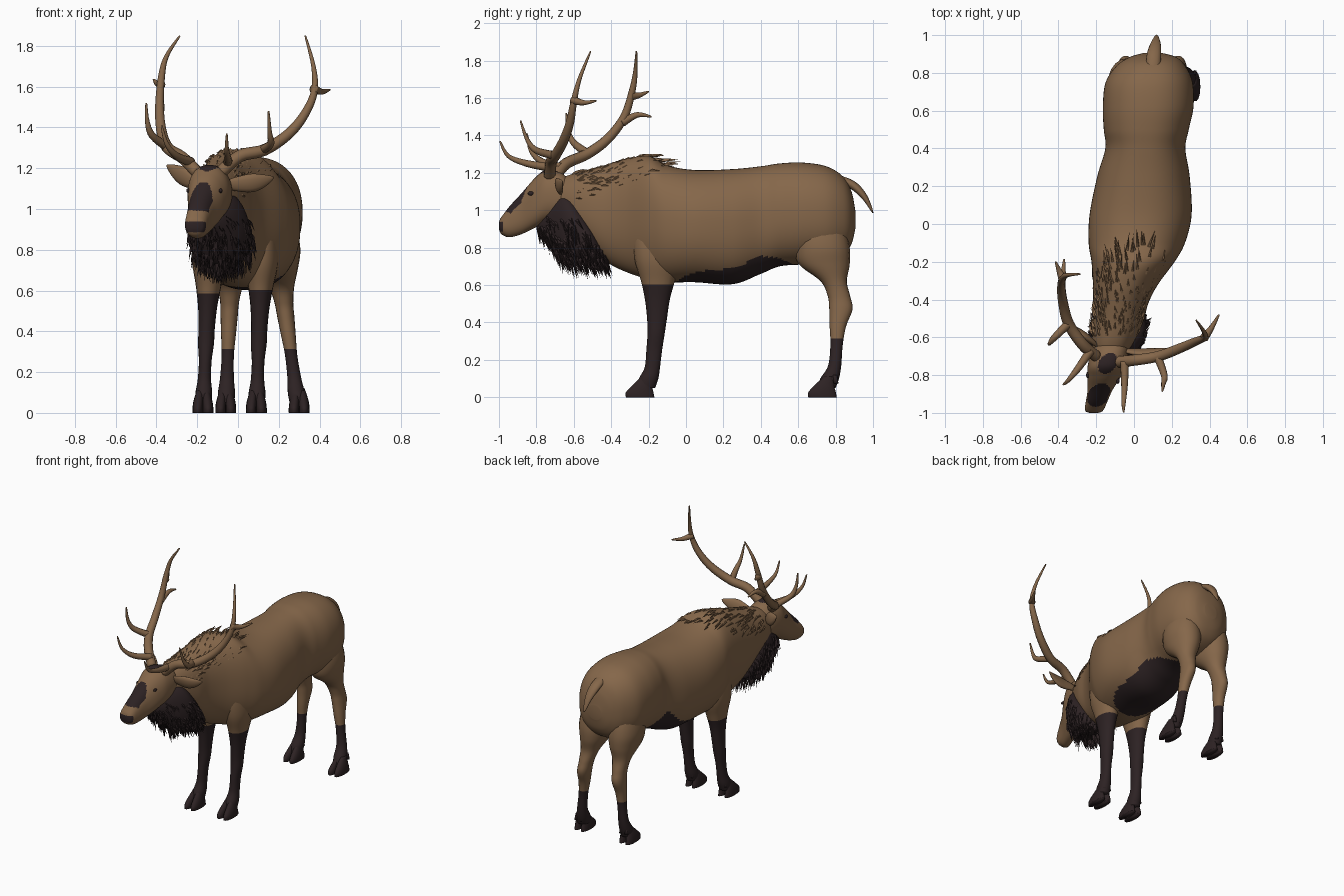
import bpy, bmesh, math, random
from mathutils import Vector

if "Cube" in bpy.data.objects:
    bpy.data.objects.remove(bpy.data.objects["Cube"])

random.seed(4)


def material(name, rgb):
    m = bpy.data.materials.new(name)
    m.diffuse_color = (*rgb, 1)
    m.use_nodes = True
    m.node_tree.nodes["Principled BSDF"].inputs["Base Color"].default_value = m.diffuse_color
    return m


MATS = [material("brown_coat", (0.235, 0.135, 0.068)), material("dark_hair", (0.026, 0.016, 0.017))]


def smooth_path(rows, steps):
    """Catmull-Rom interpolation of equal-length rows of numbers."""
    out = []
    for i in range(len(rows) - 1):
        p0, p1, p2, p3 = (rows[max(0, min(len(rows) - 1, i + k))] for k in (-1, 0, 1, 2))
        for s in range(steps):
            t = s / steps
            out.append([0.5 * (2 * b + (c - a) * t + (2 * a - 5 * b + 4 * c - d) * t * t
                               + (3 * b - a - 3 * c + d) * t ** 3)
                        for a, b, c, d in zip(p0, p1, p2, p3)])
    return out + [list(rows[-1])]


def finish(name, bm, rule=None, smooth=True):
    bmesh.ops.recalc_face_normals(bm, faces=bm.faces)
    for f in bm.faces:
        f.smooth = smooth
        if rule:
            f.material_index = int(rule(f.calc_center_median(), f.normal))
    me = bpy.data.meshes.new(name)
    bm.to_mesh(me)
    bm.free()
    for m in MATS:
        me.materials.append(m)
    ob = bpy.data.objects.new(name, me)
    bpy.context.collection.objects.link(ob)
    return ob


def skin(name, rings, rule=None):
    """Skin a list of closed point rings and cap the ends."""
    bm = bmesh.new()
    vs = [[bm.verts.new(p) for p in r] for r in rings]
    n = len(vs[0])
    for a, b in zip(vs, vs[1:]):
        for j in range(n):
            bm.faces.new((a[j], a[(j + 1) % n], b[(j + 1) % n], b[j]))
    bm.faces.new(vs[0])
    bm.faces.new(vs[-1])
    return finish(name, bm, rule)


def oval(a, e):
    c, s = math.cos(a), math.sin(a)
    return math.copysign(abs(c) ** e, c), math.copysign(abs(s) ** e, s)


def body_point(row, a, e=0.88):
    """Row: y, centre x, top z, bottom z, half width."""
    y, cx, top, bot, hw = row
    c, s = oval(a, e)
    return Vector((cx + hw * c, y, (top + bot) / 2 + (top - bot) / 2 * s))


def body_loft(name, rows, n=40, steps=5, rule=None):
    rows = smooth_path(rows, steps)
    skin(name, [[body_point(r, 2 * math.pi * j / n) for j in range(n)] for r in rows], rule)
    return rows


def leg_loft(name, rows, n=18, steps=4, rule=None):
    """Rows: z, centre x, centre y, half x, half y."""
    rings = []
    for z, cx, cy, hx, hy in smooth_path(rows, steps):
        pts = [oval(2 * math.pi * j / n, 0.95) for j in range(n)]
        rings.append([(cx + hx * c, cy + hy * s, z) for c, s in pts])
    return skin(name, rings, rule)


def tube(name, pts, r0, r1, n=10, flat=1.0, swell=0.0, ref=(0.2, 1, 0.3), taper=1.3):
    """Tapered tube through points; flat squashes it, swell fattens the middle."""
    ps = [Vector(p) for p in smooth_path(pts, 5)]
    u, rings = None, []
    for i, p in enumerate(ps):
        d = (ps[min(i + 1, len(ps) - 1)] - ps[max(i - 1, 0)]).normalized()
        u = d.cross(Vector(ref)) if u is None else u - d * u.dot(d)
        u.normalize()
        v = d.cross(u)
        t = i / (len(ps) - 1)
        r = r0 + (r1 - r0) * t ** taper + swell * math.sin(math.pi * t)
        rings.append([p + u * r * math.cos(2 * math.pi * j / n) + v * r * flat * math.sin(2 * math.pi * j / n)
                      for j in range(n)])
    return skin(name, rings)


def tufts(name, rows, count, angles, flow, size, width, lift, mat, keep=lambda p: True):
    """Scatter small pointed locks of hair over a body loft."""
    bm = bmesh.new()
    for _ in range(count):
        row = random.choice(rows)
        a = random.uniform(*angles)
        p = body_point(row, a)
        if not keep(p):
            continue
        out = Vector((math.cos(a), 0, math.sin(a)))
        d = Vector(flow) + Vector([random.uniform(-.22, .22) for _ in range(3)])
        d = (d - out * min(0, d.dot(out)) + out * lift).normalized()
        w = d.cross(out).normalized() * size * width
        k = size * random.uniform(0.7, 1.2)
        base = [p + w, p - w, p + out * size * 0.12 + d * k * .3, p + d * k]
        v = [bm.verts.new(q) for q in base]
        for f in ((0, 1, 2), (0, 2, 3), (2, 1, 3), (1, 0, 3)):
            bm.faces.new([v[j] for j in f])
    finish(name, bm, lambda c, nrm: mat, False)


# torso and neck, with a dark oval belly patch
torso = [(.905, .1, 1.0, .9, .05), (.885, .1, 1.1, .82, .12), (.84, .09, 1.18, .76, .18),
         (.75, .08, 1.235, .72, .23), (.62, .075, 1.255, .71, .24), (.5, .065, 1.25, .7, .225),
         (.4, .06, 1.235, .66, .212), (.25, .05, 1.22, .605, .245), (.05, .035, 1.215, .615, .27),
         (-.1, .015, 1.24, .615, .255), (-.2, -.005, 1.29, .63, .22), (-.32, -.045, 1.275, .67, .172),
         (-.42, -.07, 1.245, .72, .146), (-.52, -.085, 1.215, .8, .134), (-.62, -.11, 1.19, .88, .112),
         (-.7, -.13, 1.16, .95, .08)]


def belly(c, n):
    return n.z < 0 and abs((c.y - .27) / .32) ** 2.6 + abs((c.x - .045) / .19) ** 2.6 < 1


torso_rows = body_loft("torso", torso, 84, 11, belly)

# dark throat ruff with hanging hair
ruff = [(-.79, -.15, .94, .9, .03), (-.74, -.135, 1.02, .84, .08), (-.68, -.11, 1.09, .75, .118),
        (-.62, -.09, 1.08, .725, .138), (-.55, -.078, .99, .72, .142), (-.49, -.072, .89, .72, .125),
        (-.43, -.068, .78, .72, .05)]
ruff_rows = body_loft("throat_ruff", ruff, 28, 4, lambda c, n: True)
tufts("throat_hair", ruff_rows, 360, (-math.pi - .4, .4), (0, .3, -1), .085, .12, .1, 1)

# brown mane locks over the neck and withers
tufts("neck_mane", torso_rows, 620, (.15, math.pi - .15), (0, 1, -.25), .085, .09, .1, 0,
      lambda p: -.6 < p.y < .0 and p.z > 1.06 + (p.y + .6) * .3 + max(0, p.y + .35) * .1)

# head with dark brow, nose bridge and nose tip
head = [(-.62, -.115, 1.16, .98, .07), (-.67, -.125, 1.2, .95, .096), (-.75, -.143, 1.215, .935, .102),
        (-.81, -.158, 1.17, .905, .088), (-.88, -.18, 1.09, .872, .066), (-.94, -.198, 1.025, .856, .057),
        (-.975, -.208, .98, .864, .052), (-.993, -.212, .955, .88, .042), (-1.0, -.213, .935, .9, .022)]


def face_marks(c, n):
    x = c.x + .143 - (c.y + .75) * .28
    brow = (x / .048) ** 2 + ((c.y + .738) / .055) ** 2 < 1 and c.z > 1.1
    bridge = (x / .06) ** 2 + ((c.y + .905) / .062) ** 2 < 1 and n.z > .25
    nose = c.y < -.978 and abs(c.z - .912) < .026
    return brow or bridge or nose


body_loft("head", head, 72, 12, face_marks)

# eyes
for side, x, y in (("right", -.085, -.83), ("left", -.245, -.8)):
    bm = bmesh.new()
    bmesh.ops.create_uvsphere(bm, u_segments=12, v_segments=8, radius=.011)
    for v in bm.verts:
        v.co = Vector((x + v.co.x * .8, y + v.co.y * 1.5, 1.09 + v.co.z))
    finish(side + "_eye", bm, lambda c, n: True)

# ears
tube("right_ear", [(-.05, -.67, 1.12), (.04, -.68, 1.125), (.11, -.675, 1.135), (.175, -.66, 1.155)],
     .022, .003, 12, .4, .032)
tube("left_ear", [(-.2, -.64, 1.12), (-.25, -.6, 1.15), (-.3, -.565, 1.18), (-.35, -.54, 1.215)],
     .022, .003, 12, .4, .032)

# antlers: beam first, then tines
right = [[(-.085, -.73, 1.18), (.01, -.72, 1.26), (.13, -.7, 1.29), (.25, -.655, 1.37), (.33, -.62, 1.47),
          (.375, -.6, 1.58), (.37, -.57, 1.7), (.33, -.51, 1.85)],
         [(-.05, -.73, 1.23), (-.05, -.85, 1.25), (-.055, -.95, 1.29), (-.055, -.995, 1.37)],
         [(.12, -.69, 1.29), (.16, -.8, 1.32), (.155, -.85, 1.38), (.15, -.885, 1.48)],
         [(.37, -.605, 1.59), (.41, -.55, 1.575), (.45, -.48, 1.585)]]
left = [[(-.2, -.7, 1.18), (-.27, -.64, 1.25), (-.345, -.53, 1.3), (-.375, -.42, 1.38), (-.385, -.33, 1.5),
         (-.375, -.285, 1.65), (-.35, -.27, 1.75), (-.285, -.265, 1.85)],
        [(-.23, -.67, 1.23), (-.3, -.77, 1.26), (-.35, -.83, 1.32), (-.375, -.85, 1.41)],
        [(-.34, -.52, 1.3), (-.42, -.6, 1.36), (-.445, -.63, 1.43), (-.45, -.64, 1.52)],
        [(-.385, -.34, 1.47), (-.375, -.26, 1.51), (-.37, -.185, 1.5)],
        [(-.378, -.29, 1.61), (-.395, -.25, 1.615), (-.415, -.2, 1.635)]]
for side, parts in (("right", right), ("left", left)):
    for i, pts in enumerate(parts):
        tube(f"{side}_antler_{'tine_%d' % i if i else 'beam'}", pts, .024 if i else .031, .004,
             taper=1.1 if i else 2.0)

# legs: z, y, half x, half y
fore = [(1.0, -.16, .04, .08), (.88, -.16, .072, .12), (.74, -.15, .083, .125), (.62, -.15, .062, .09),
        (.52, -.153, .047, .066), (.42, -.155, .04, .053), (.34, -.16, .039, .046), (.25, -.17, .031, .042),
        (.16, -.18, .033, .041), (.1, -.2, .041, .052), (.05, -.215, .04, .05)]
hind = [(1.02, .71, .04, .08), (.9, .72, .088, .13), (.8, .728, .106, .147), (.71, .74, .093, .135),
        (.62, .79, .062, .07), (.54, .818, .046, .06), (.47, .828, .042, .062), (.38, .812, .036, .044),
        (.28, .805, .03, .033), (.17, .795, .034, .035), (.1, .768, .042, .05), (.05, .75, .04, .05)]
for name, prof, top_x, foot_x, dark, hoof_y in (
        ("right_front", fore, .115, .09, .6, -.245), ("left_front", fore, -.14, -.172, .59, -.245),
        ("right_hind", hind, .2, .3, .32, .73), ("left_hind", hind, -.035, -.06, .32, .73)):
    def leg_x(z):
        return top_x + (foot_x - top_x) * max(0, 1 - z / .72)
    leg_loft(name + "_leg", [(z, leg_x(z), y, hx, hy) for z, y, hx, hy in prof], 20, 6,
             lambda c, n: c.z < dark)
    for s in (-1, 1):
        # cloven toes and dewclaws
        leg_loft(f"{name}_toe_{'outer' if s > 0 else 'inner'}",
                 [(.11, foot_x + s * .015, hoof_y + .03, .016, .025), (.06, foot_x + s * .022, hoof_y + .008, .024, .056),
                  (.025, foot_x + s * .025, hoof_y - .003, .026, .076), (.0, foot_x + s * .025, hoof_y, .026, .078)],
                 14, 4, lambda c, n: True)
        leg_loft(f"{name}_dewclaw_{'outer' if s > 0 else 'inner'}",
                 [(.12, foot_x + s * .018, hoof_y + .065, .01, .012),
                  (.075, foot_x + s * .022, hoof_y + .072, .011, .013)], 8, 2, lambda c, n: True)

# tail
tube("tail", [(.1, .8, 1.17), (.105, .89, 1.135), (.115, .955, 1.07), (.12, 1.0, .985)], .035, .004,
     12, .6, .012, (0, .3, 1))
